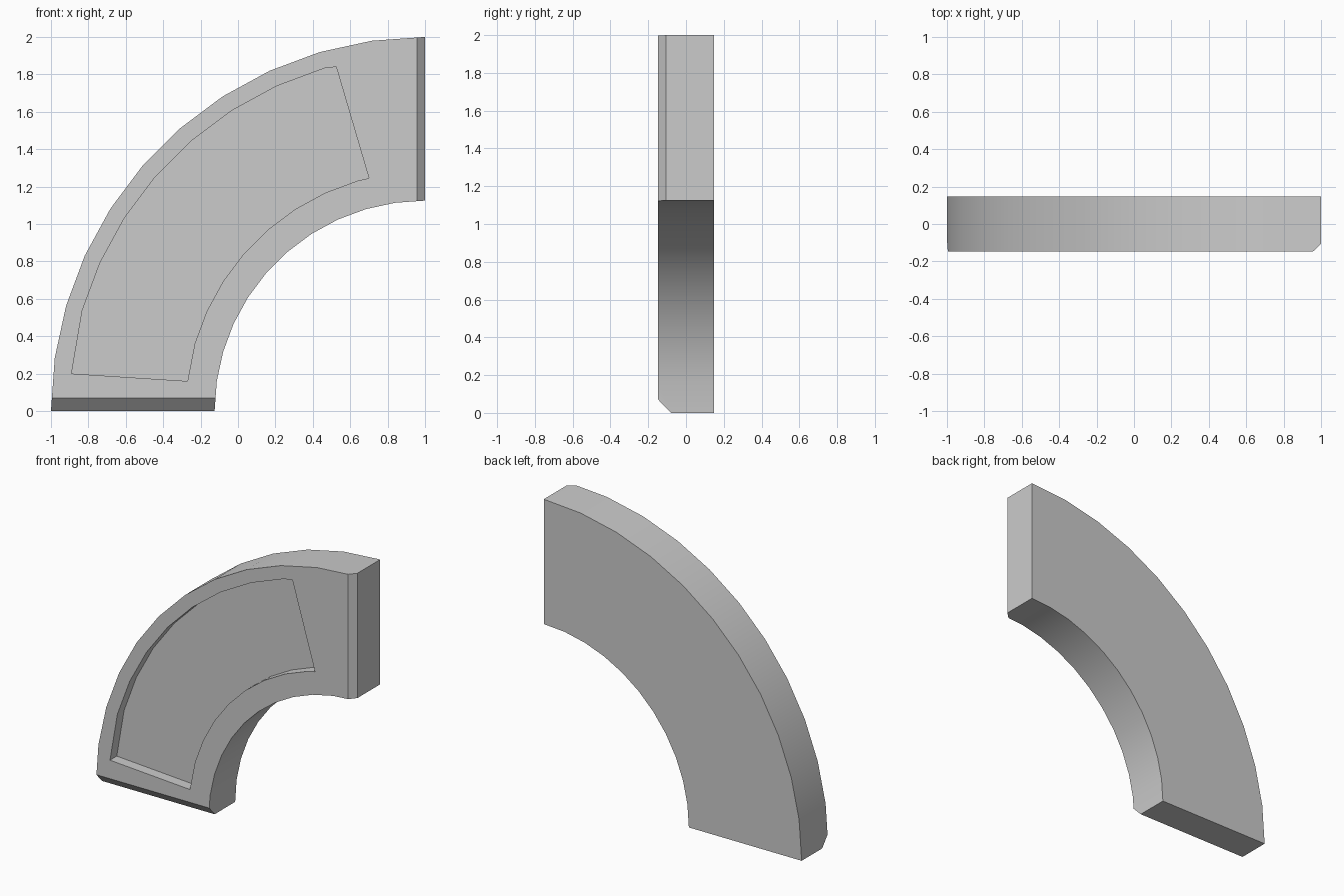
import bpy, bmesh
from math import radians, cos, sin

if "Cube" in bpy.data.objects:
    bpy.data.objects.remove(bpy.data.objects["Cube"])

HALF = 0.147          # half thickness
STEP = 90 / 11        # arc facet angle
CX = 1.0              # arc centre is at x = 1, z = 0


def polar(r, deg):
    a = radians(deg)
    return CX - r * cos(a), r * sin(a)


def prism(name, outline, y0, y1):
    """Extrude an x-z outline from y0 to y1."""
    bm = bmesh.new()
    face = bm.faces.new([bm.verts.new((x, y0, z)) for x, z in outline])
    ext = bmesh.ops.extrude_face_region(bm, geom=[face])
    moved = [v for v in ext["geom"] if isinstance(v, bmesh.types.BMVert)]
    bmesh.ops.translate(bm, verts=moved, vec=(0, y1 - y0, 0))
    if not face.is_valid or len(bm.faces) < len(outline) + 2:
        bm.faces.new([v for v in bm.verts if v not in moved])
    bmesh.ops.recalc_face_normals(bm, faces=bm.faces)
    mesh = bpy.data.meshes.new(name)
    bm.to_mesh(mesh)
    bm.free()
    obj = bpy.data.objects.new(name, mesh)
    bpy.context.collection.objects.link(obj)
    return obj


def chamfer(obj, point, normal):
    """Slice off everything beyond a plane and close the cut."""
    bm = bmesh.new()
    bm.from_mesh(obj.data)
    geom = bm.verts[:] + bm.edges[:] + bm.faces[:]
    bmesh.ops.bisect_plane(bm, geom=geom, plane_co=point, plane_no=normal,
                           clear_outer=True)
    bmesh.ops.holes_fill(bm, edges=[e for e in bm.edges if e.is_boundary])
    bmesh.ops.recalc_face_normals(bm, faces=bm.faces)
    bm.to_mesh(obj.data)
    bm.free()


# Quarter-ring body
angles = [i * STEP for i in range(12)]
body = prism("curved_panel",
             [polar(2.0, a) for a in angles] + [polar(1.125, a) for a in reversed(angles)],
             -HALF, HALF)

# Front chamfers on the two ends
chamfer(body, (0, -HALF, 0.07), (0, -0.07, -0.067))
chamfer(body, (0.957, -HALF, 0), (0.042, -0.043, 0))

# Recessed panel on the front
mid = [i * STEP for i in range(2, 10)]
outer = [polar(1.91, a) for a in mid]
inner = [polar(1.283, a) for a in mid]
outline = [(-0.89, 0.2)] + outer + [(0.525, 1.84), (0.70, 1.245)] + inner[::-1] + [(-0.27, 0.16)]
cutter = prism("recess_cutter", outline, -HALF - 0.1, -HALF + 0.075)
cutter.hide_render = True

mod = body.modifiers.new("recess", "BOOLEAN")
mod.operation = "DIFFERENCE"
mod.solver = "EXACT"
mod.object = cutter
bpy.context.view_layer.objects.active = body
body.select_set(True)
bpy.ops.object.modifier_apply(modifier=mod.name)
bpy.data.objects.remove(cutter)

# Smooth arcs with sharp edges
bpy.ops.object.shade_smooth_by_angle(angle=radians(30))
